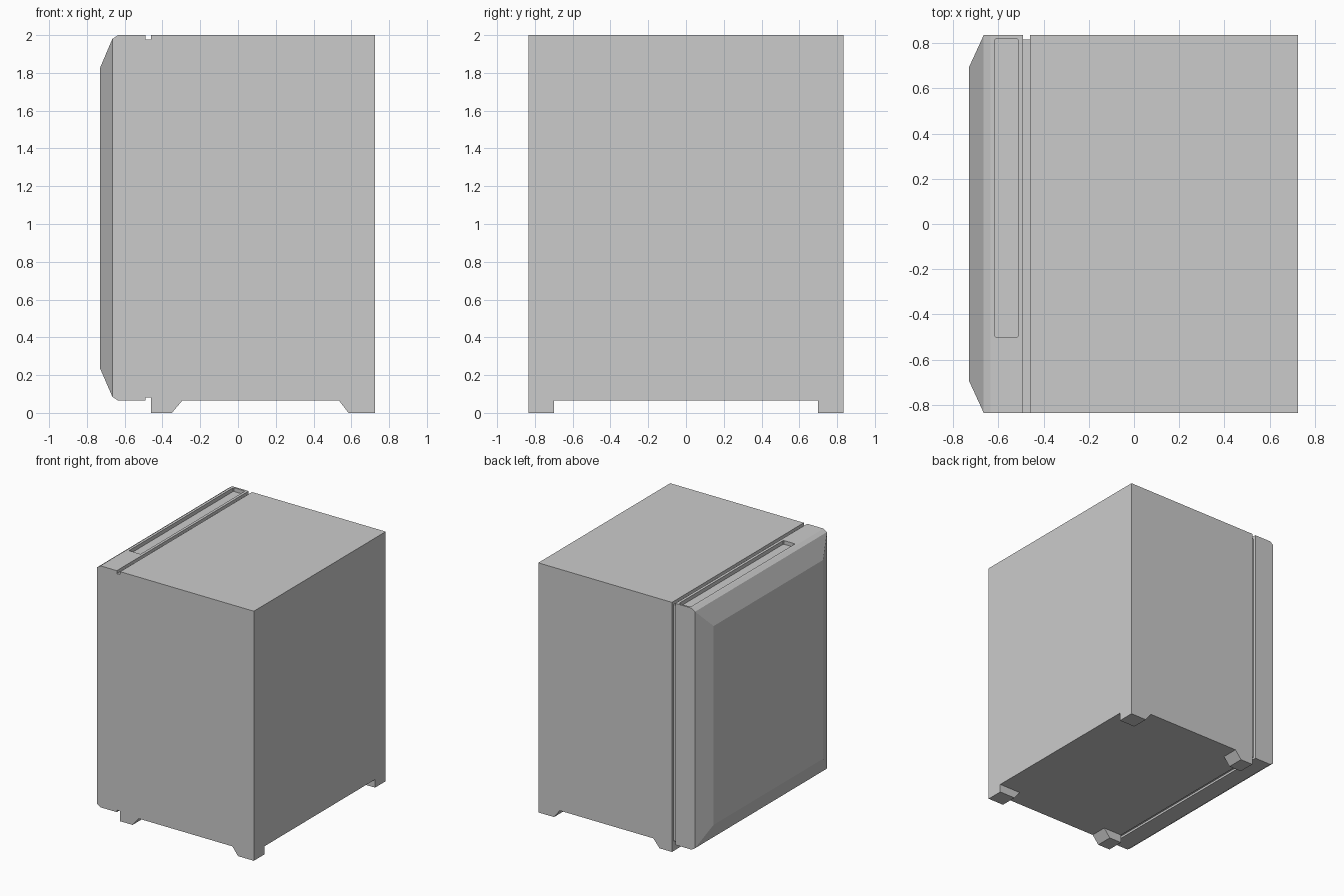
import bpy, bmesh

if "Cube" in bpy.data.objects:
    bpy.data.objects.remove(bpy.data.objects["Cube"])

HY, TOP, BASE = 0.835, 2.0, 0.065


def loft(name, rings):
    """Skin a closed solid through matching rings of points."""
    bm = bmesh.new()
    loops = [[bm.verts.new(p) for p in ring] for ring in rings]
    n = len(loops[0])
    for a, b in zip(loops, loops[1:]):
        for i in range(n):
            j = (i + 1) % n
            bm.faces.new((a[i], a[j], b[j], b[i]))
    bm.faces.new(loops[0])
    bm.faces.new(loops[-1])
    bmesh.ops.recalc_face_normals(bm, faces=bm.faces)
    mesh = bpy.data.meshes.new(name)
    bm.to_mesh(mesh)
    bm.free()
    obj = bpy.data.objects.new(name, mesh)
    bpy.context.collection.objects.link(obj)
    return obj


def yz_ring(x, y0, y1, z0, z1):
    return [(x, y0, z0), (x, y1, z0), (x, y1, z1), (x, y0, z1)]


# Cabinet
loft("cabinet", [yz_ring(x, -HY, HY, BASE, TOP) for x in (-0.46, 0.725)])

# Recessed seal: set back on top, bottom and opening side, flush on hinge side
loft("door_seal", [yz_ring(x, -HY, 0.815, 0.082, 1.976) for x in (-0.49, -0.46)])

# Door with stepped, bevelled front: (x, half width, bottom, top)
door = loft("door", [yz_ring(x, -w, w, z0, z1) for x, w, z0, z1 in (
    (-0.49, HY, BASE, TOP),
    (-0.635, HY, BASE, TOP),
    (-0.665, HY, 0.085, 1.98),
    (-0.73, 0.693, 0.235, 1.828))])

# Grip slot in the top of the door, with softened corners
x0, x1, y0, y1, c = -0.615, -0.512, -0.502, 0.82, 0.006
outline = [(x0 + c, y0), (x1 - c, y0), (x1, y0 + c), (x1, y1 - c),
           (x1 - c, y1), (x0 + c, y1), (x0, y1 - c), (x0, y0 + c)]
cutter = loft("grip_cutter", [[(x, y, z) for x, y in outline] for z in (1.97, 2.05)])
cutter.hide_render = True
cutter.hide_viewport = True
cut = door.modifiers.new("grip_slot", 'BOOLEAN')
cut.operation = 'DIFFERENCE'
cut.solver = 'EXACT'
cut.object = cutter

# Feet, mirrored across the width
feet = {
    "door_side_foot": [(-0.46, 0), (-0.35, 0), (-0.295, BASE), (-0.46, BASE)],
    "rear_foot": [(0.585, 0), (0.725, 0), (0.725, BASE), (0.535, BASE)],
}
for name, profile in feet.items():
    foot = loft(name, [[(x, y, z) for x, z in profile] for y in (0.70, HY)])
    mirror = foot.modifiers.new("mirror", 'MIRROR')
    mirror.use_axis = (False, True, False)
